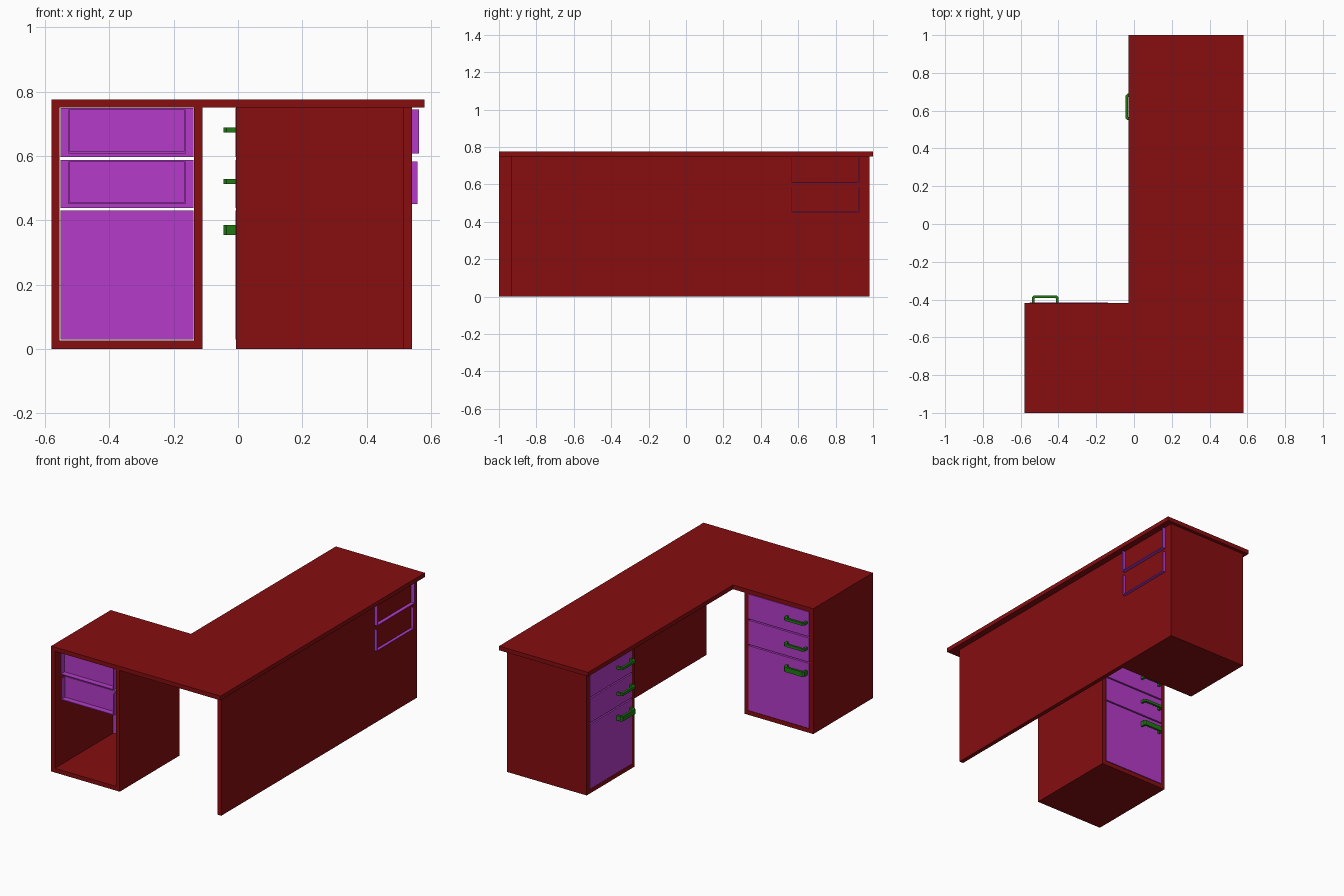
import bpy, bmesh
from math import pi
from mathutils import Matrix, Vector

cube = bpy.data.objects.get("Cube")
if cube:
    bpy.data.objects.remove(cube, do_unlink=True)


def material(name, rgb):
    m = bpy.data.materials.new(name)
    m.use_nodes = True
    m.diffuse_color = (*rgb, 1)
    m.node_tree.nodes["Principled BSDF"].inputs["Base Color"].default_value = (*rgb, 1)
    return m


RED = material("dark red", (0.24, 0.004, 0.005))
PURPLE = material("purple", (0.46, 0.044, 0.58))
GREEN = material("green", (0.014, 0.19, 0.007))


def add_prism(bm, outline, z0, z1):
    """Extrude an outline in the ground plane from z0 up to z1."""
    face = bm.faces.new([bm.verts.new((x, y, z0)) for x, y in outline])
    up = bmesh.ops.extrude_face_region(bm, geom=[face])["geom"]
    verts = [v for v in up if isinstance(v, bmesh.types.BMVert)]
    bmesh.ops.translate(bm, verts=verts, vec=Vector((0, 0, z1 - z0)))


def add_box(bm, x0, x1, y0, y1, z0, z1):
    add_prism(bm, [(x0, y0), (x1, y0), (x1, y1), (x0, y1)], z0, z1)


def finish(bm, name, mat, matrix=Matrix()):
    bmesh.ops.recalc_face_normals(bm, faces=bm.faces)
    mesh = bpy.data.meshes.new(name)
    bm.to_mesh(mesh)
    bm.free()
    mesh.materials.append(mat)
    ob = bpy.data.objects.new(name, mesh)
    ob.matrix_world = matrix
    bpy.context.collection.objects.link(ob)


TOP = 0.75      # underside of the desktop
HALF = 0.235    # half the width of a cabinet
WALL = 0.026
INNER = HALF - WALL


def handle(name, z, height, matrix):
    # U-shaped pull with bevelled corners, off-centre on the drawer
    cx, w, d, t, c = -0.125, 0.07, 0.037, 0.013, 0.01
    half = [(w - t, 0), (w, 0), (w, d - c), (w - c, d)]
    inner = [(w - t, d - t - c / 2), (w - t - c / 2, d - t)]
    right = half + [(-x, y) for x, y in reversed(half)]
    left = [(-x, y) for x, y in inner] + list(reversed(inner))
    bm = bmesh.new()
    add_prism(bm, [(cx + x, y) for x, y in right + left], z - height / 2, z + height / 2)
    finish(bm, name, GREEN, matrix)


def cabinet(prefix, matrix, depth):
    # Open-backed carcass; local +y is the drawer side, y = 0 its front plane
    bm = bmesh.new()
    for s in (-1, 1):
        x0, x1 = sorted((s * HALF, s * INNER))
        add_box(bm, x0, x1, -depth, -0.002, 0, TOP)
    add_box(bm, -INNER, INNER, -depth, -0.002, 0, WALL)
    finish(bm, prefix + "_carcass", RED, matrix)

    # Drawer: bottom, top, handle height, handle thickness, tray length
    drawers = {"top": (0.596, 0.749, 0.68, 0.016, 0.57),
               "middle": (0.438, 0.588, 0.52, 0.016, 0.566),
               "bottom": (0.029, 0.43, 0.37, 0.03, 0)}
    for level, (z0, z1, hz, hh, length) in drawers.items():
        bm = bmesh.new()
        add_box(bm, -INNER + 0.002, INNER - 0.002, -0.02, 0, z0, z1)
        if length:
            # Tray with its back board set in from the ends of the sides
            w, t, b, top = 0.182, 0.005, z0 + 0.012, z1 - 0.005
            for x in (-w, w - t):
                add_box(bm, x, x + t, -length, -0.02, b, top)
            add_box(bm, -w + t, w - t, -length, -0.02, b, b + t)
            add_box(bm, -w + t, w - t, 0.035 - length, 0.045 - length, b + t, top)
        finish(bm, f"{prefix}_{level}_drawer", PURPLE, matrix)
        handle(f"{prefix}_{level}_handle", hz, hh, matrix)


# L-shaped desktop
bm = bmesh.new()
add_prism(bm, [(-0.58, -1), (0.58, -1), (0.58, 1), (-0.03, 1), (-0.03, -0.417), (-0.58, -0.417)],
          TOP, 0.776)
finish(bm, "desktop", RED)

# Long outer panel
bm = bmesh.new()
add_box(bm, 0.514, 0.54, -0.935, 0.98, 0, TOP)
finish(bm, "outer_panel", RED)

# Two matching drawer cabinets, the second a quarter turn round
cabinet("wing", Matrix.Translation((-0.345, -0.415, 0)), 0.585)
cabinet("main", Matrix.Translation((-0.008, 0.745, 0)) @ Matrix.Rotation(pi / 2, 4, "Z"), 0.522)
